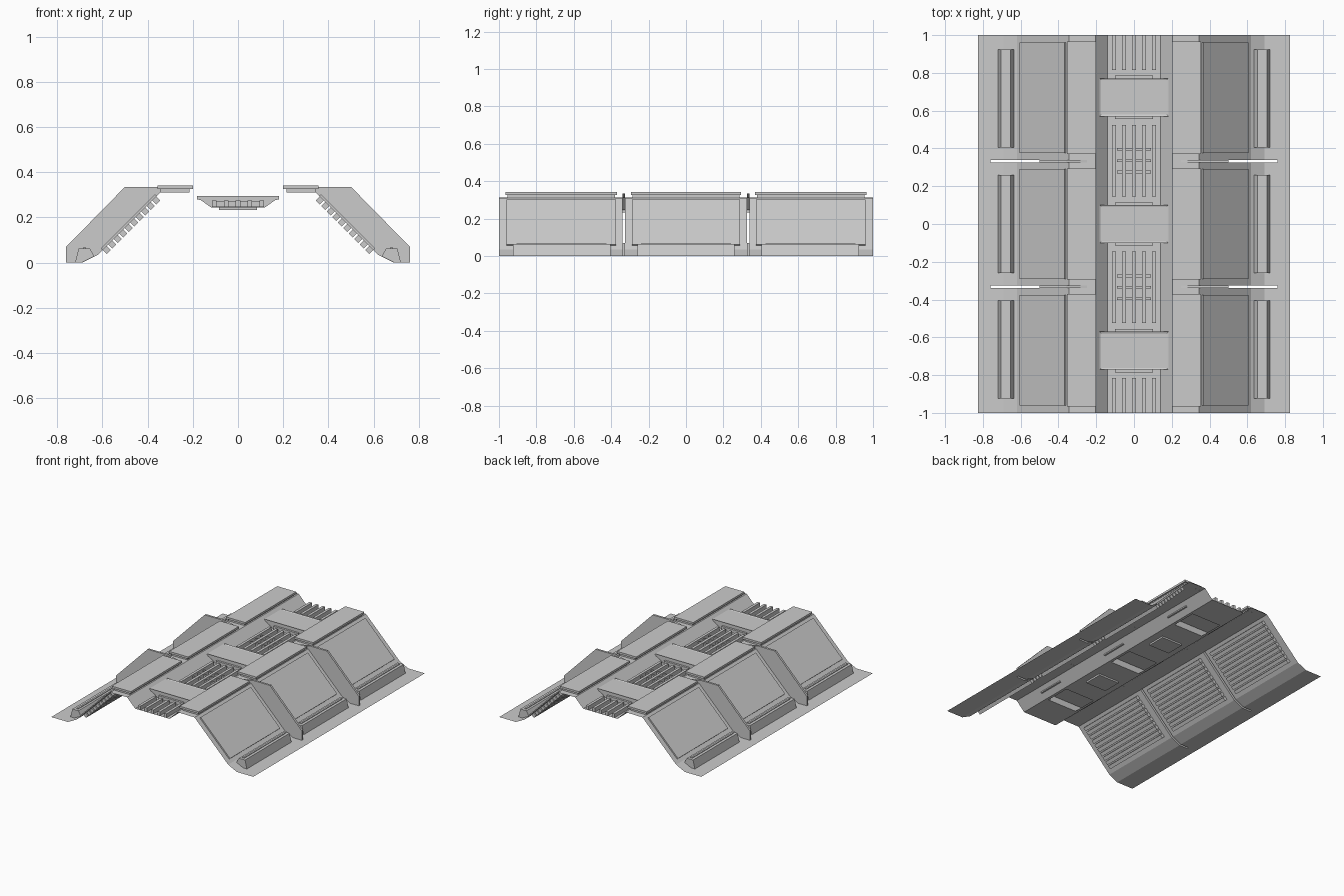
import bpy, bmesh, math
from mathutils import Vector

if "Cube" in bpy.data.objects:
    bpy.data.objects.remove(bpy.data.objects["Cube"])

def finish(name, bm):
    me = bpy.data.meshes.new(name)
    bm.to_mesh(me)
    bm.free()
    ob = bpy.data.objects.new(name, me)
    bpy.context.collection.objects.link(ob)
    return ob

def mirror_x(ob):
    ob.modifiers.new("mirror", 'MIRROR').use_mirror_merge = False

def prism(bm, prof, y0, y1, skip=(), ends=True):
    """Extrude an xz outline along y; skip lists outline edges left open."""
    a = [bm.verts.new((x, y0, z)) for x, z in prof]
    b = [bm.verts.new((x, y1, z)) for x, z in prof]
    n = len(prof)
    fs = [bm.faces.new((a[i], a[(i + 1) % n], b[(i + 1) % n], b[i]))
          for i in range(n) if i not in skip]
    if ends:
        fs += [bm.faces.new(a[::-1]), bm.faces.new(b)]
    bmesh.ops.recalc_face_normals(bm, faces=fs)
    return fs

def box(bm, x0, x1, y0, y1, z0, z1):
    return prism(bm, [(x0, z0), (x1, z0), (x1, z1), (x0, z1)], y0, y1)

def slope_box(bm, s0, s1, y0, y1, d0, d1):
    """Block on the 45 degree bank: s = x position, d = offset along normal."""
    k = math.sqrt(0.5)
    pt = lambda s, d: (s + d * k, 0.655 - s + d * k)
    prism(bm, [pt(s0, d0), pt(s1, d0), pt(s1, d1), pt(s0, d1)], y0, y1)

bays = [(-0.965, -0.37), (-0.295, 0.295), (0.37, 0.965)]
fin_y = [(-0.34, -0.325), (0.325, 0.34)]
tray_y = [-0.67, 0, 0.67]

# thin folded base sheet, slotted under the fins and open below the trays
half = [(0.12, 0.245), (0.14, 0.245), (0.205, 0.312), (0.345, 0.31),
        (0.62, 0.035), (0.69, 0), (0.76, 0), (0.825, 0)]
prof = [(-x, z) for x, z in reversed(half)] + half
rows = sorted([-1, 1] + [y for p in fin_y for y in p]
              + [c + s * 0.095 for c in tray_y for s in (-1, 1)])
bm = bmesh.new()
grid = [[bm.verts.new((x, y, z)) for x, z in prof] for y in rows]
for j in range(len(rows) - 1):
    ym = (rows[j] + rows[j + 1]) / 2
    for i in range(len(prof) - 1):
        xm = abs(prof[i][0] + prof[i + 1][0]) / 2
        in_slot = any(a < ym < b for a, b in fin_y) and 0.345 < xm < 0.76
        in_tray = any(abs(ym - c) < 0.05 for c in tray_y) and xm < 0.12
        if not (in_slot or in_tray):
            bm.faces.new((grid[j][i], grid[j][i + 1], grid[j + 1][i + 1], grid[j + 1][i]))
finish("base_sheet", bm)

# hollow fins, open along their sloping edge
bm = bmesh.new()
fin = [(0.25, 0.312), (0.345, 0.31), (0.62, 0.035), (0.69, 0), (0.76, 0),
       (0.76, 0.07), (0.5, 0.335), (0.36, 0.335)]
for a, b in fin_y:
    prism(bm, fin, a, b, skip=(0, 1, 2, 3, 5))
mirror_x(finish("rib_fin", bm))

# ridge cap plates
bm = bmesh.new()
for a, b in bays:
    box(bm, 0.215, 0.345, a + 0.01, b - 0.01, 0.311, 0.327)
    box(bm, 0.2, 0.355, a, b, 0.326, 0.341)
mirror_x(finish("ridge_plate", bm))

# raised panels on the banks
bm = bmesh.new()
for a, b in bays:
    slope_box(bm, 0.36, 0.6, a + 0.005, b - 0.005, 0.0, 0.01)
mirror_x(finish("bank_panel", bm))

# louvre slats under the banks
bm = bmesh.new()
for a, b in bays:
    for i in range(10):
        s = 0.362 + i * 0.0243
        slope_box(bm, s, s + 0.018, a + 0.02, b - 0.02, -0.026, -0.001)
mirror_x(finish("louvre_slat", bm))

# foot rails with a thin rib on top
bm = bmesh.new()
rail = [(0.635, 0.028), (0.69, 0.001), (0.72, 0.001), (0.705, 0.063), (0.655, 0.063)]
for a, b in [(-0.925, -0.405), (-0.26, 0.26), (0.405, 0.925)]:
    prism(bm, rail, a, b, skip=(0, 1))
    box(bm, 0.671, 0.685, a + 0.02, b - 0.02, 0.06, 0.068)
mirror_x(finish("foot_rail", bm))

# bridge trays across the trough, with a shallow sunken top
bm = bmesh.new()
tray = [(0.12, 0.245), (0.165, 0.277), (0.182, 0.28), (0.182, 0.295)]
tray = tray + [(-x, z) for x, z in reversed(tray)]
for c in tray_y:
    fs = prism(bm, tray, c - 0.1, c + 0.1, skip=(7,))
    top = max(fs, key=lambda f: f.calc_center_median().z)
    bmesh.ops.inset_region(bm, faces=[top], thickness=0.012)
    bmesh.ops.translate(bm, verts=top.verts, vec=Vector((0, 0, -0.004)))
    # small tabs at both tray ends
    for s in (-1, 1):
        y = c + s * 0.107
        box(bm, -0.1, 0.1, y - 0.008, y + 0.008, 0.246, 0.27)
finish("bridge_tray", bm)

# long bars along the trough
bm = bmesh.new()
for y0, y1 in [(-1, -0.815), (-0.525, -0.145), (0.145, 0.525), (0.815, 1)]:
    for i in range(5):
        x = (i - 2) * 0.053
        box(bm, x - 0.01, x + 0.01, y0, y1, 0.246, 0.275)
finish("trough_bar", bm)

# cross bars and the sump below the trough
bm = bmesh.new()
for s in (-1, 1):
    for y in (0.275, 0.335, 0.395):
        box(bm, -0.09, 0.09, s * y - 0.007, s * y + 0.007, 0.247, 0.266)
    box(bm, -0.085, 0.085, s * 0.335 - 0.07, s * 0.335 + 0.07, 0.232, 0.244)
finish("cross_bar", bm)
